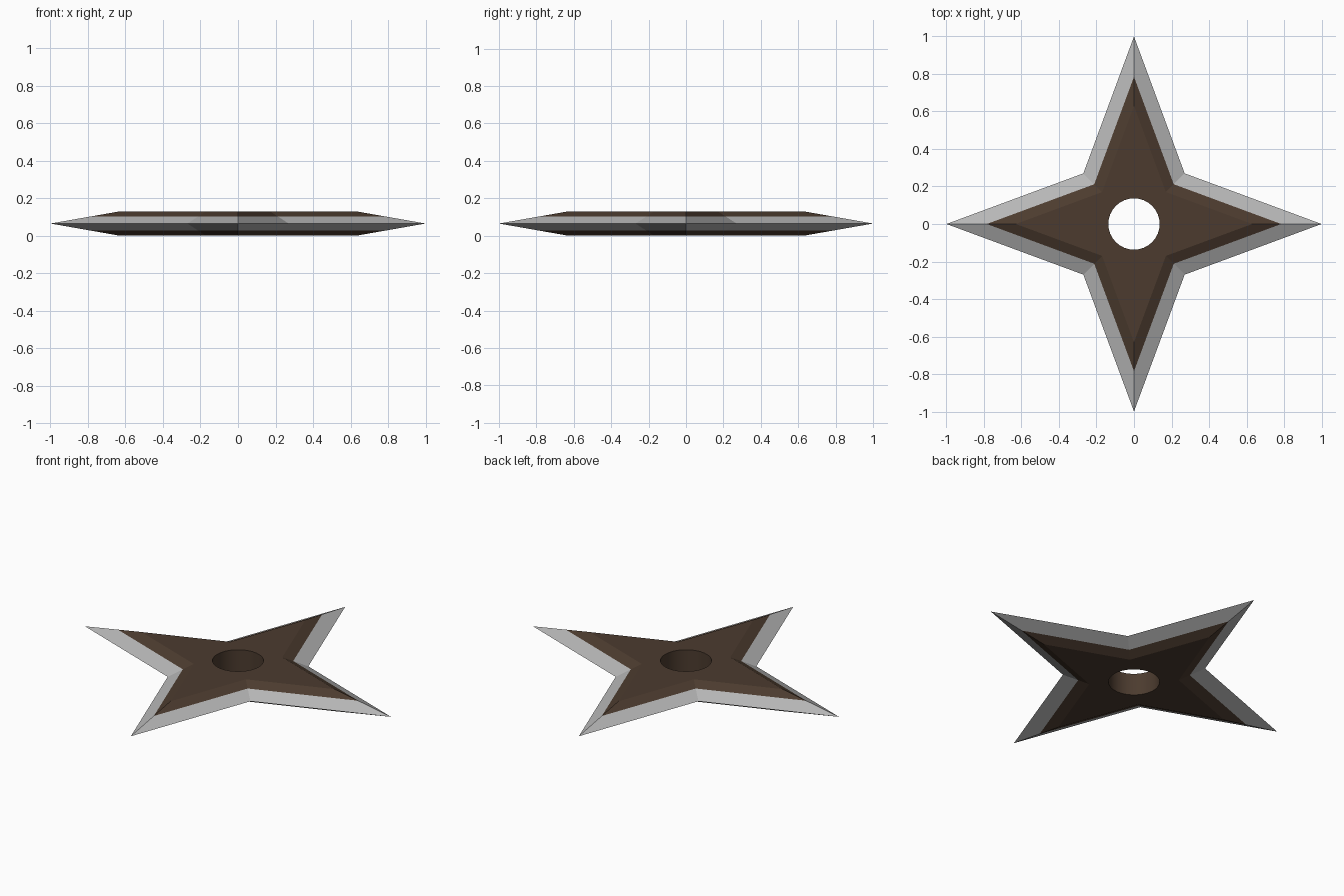
import bpy
import bmesh
from math import cos, sin, pi

cube = bpy.data.objects.get("Cube")
if cube:
    bpy.data.objects.remove(cube, do_unlink=True)

HALF = 0.065              # half thickness
TIP, NOTCH = 1.0, 0.382   # radii of points and inner corners
HOLE, ARC = 0.137, 4      # hole radius, hole segments per eighth


def material(name, colour):
    m = bpy.data.materials.new(name)
    m.use_nodes = True
    m.diffuse_color = (*colour, 1)
    m.node_tree.nodes["Principled BSDF"].inputs["Base Color"].default_value = (*colour, 1)
    return m


bm = bmesh.new()


def star_ring(scale, z):
    radii = [TIP, NOTCH] * 4
    return [bm.verts.new((r * scale * cos(i * pi / 4), r * scale * sin(i * pi / 4), z))
            for i, r in enumerate(radii)]


def hole_ring(z):
    n = 8 * ARC
    return [bm.verts.new((HOLE * cos(2 * pi * i / n), HOLE * sin(2 * pi * i / n), z))
            for i in range(n)]


def bridge(a, b, mat, smooth=False):
    n = len(a)
    for i in range(n):
        j = (i + 1) % n
        f = bm.faces.new((a[i], a[j], b[j], b[i]))
        f.material_index = mat
        f.smooth = smooth


def flat_face(star, hole):
    # One planar face per eighth, between the star outline and the hole
    for i in range(8):
        arc = [hole[(i * ARC + k) % len(hole)] for k in range(ARC + 1)]
        bm.faces.new([star[i], star[(i + 1) % 8]] + arc[::-1])


# Sharp outer edge, then the bevel, painted edge and flat on both sides
edge = star_ring(1.0, HALF)
holes = []
for side in (1, -1):
    paint = star_ring(0.785, HALF + side * HALF * 0.215 / 0.37)
    flat = star_ring(0.63, HALF + side * HALF)
    hole = hole_ring(HALF + side * HALF)
    bridge(edge, paint, 1)
    bridge(paint, flat, 0)
    flat_face(flat, hole)
    holes.append(hole)

# Hole wall
bridge(holes[0], holes[1], 0, smooth=True)
bmesh.ops.recalc_face_normals(bm, faces=bm.faces)

mesh = bpy.data.meshes.new("throwing_star")
bm.to_mesh(mesh)
bm.free()
mesh.materials.append(material("dark_brown", (0.072, 0.044, 0.028)))
mesh.materials.append(material("steel_grey", (0.47, 0.47, 0.47)))
star = bpy.data.objects.new("throwing_star", mesh)
bpy.context.collection.objects.link(star)
